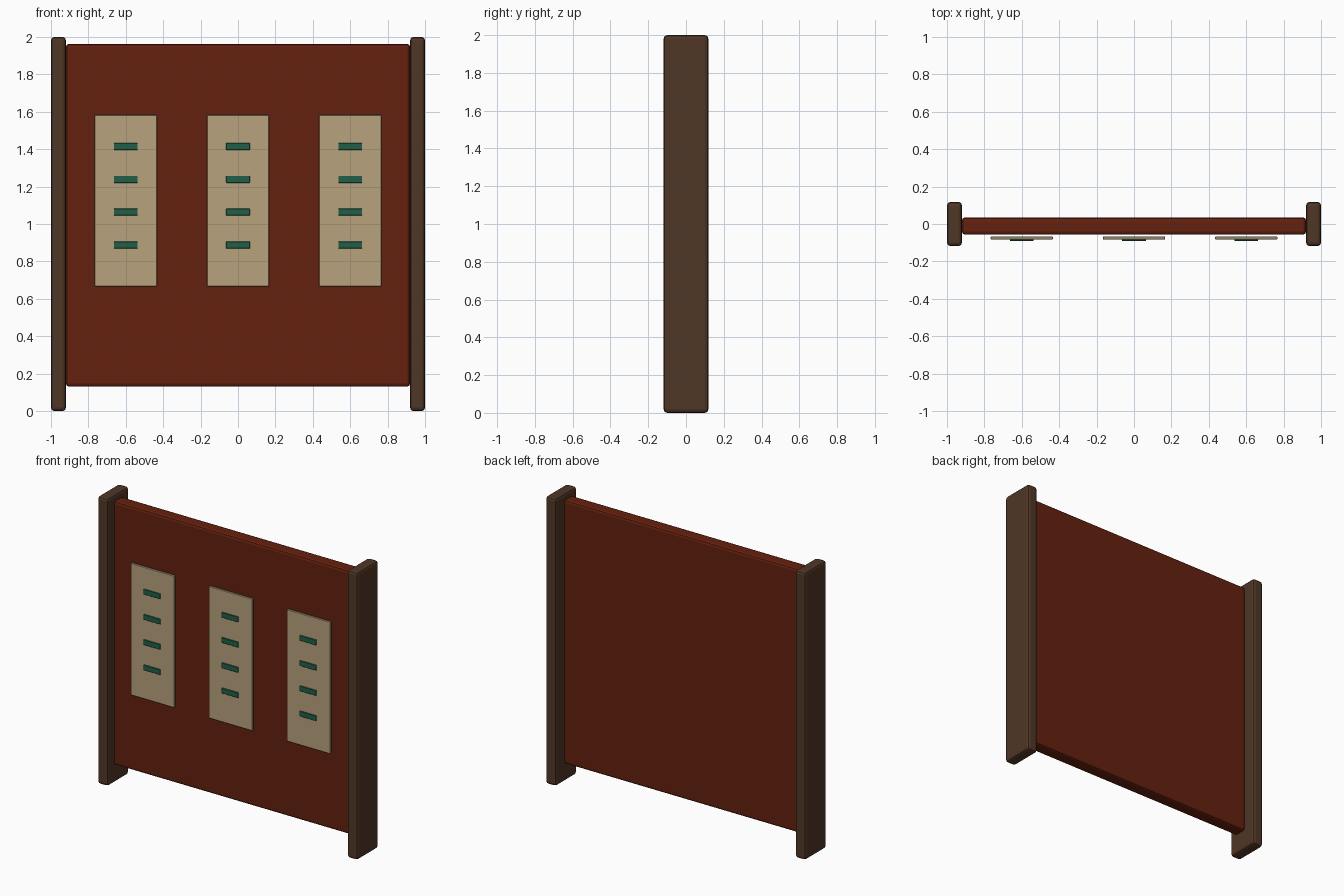
import bpy

if "Cube" in bpy.data.objects:
    bpy.data.objects.remove(bpy.data.objects["Cube"])


def material(name, rgb):
    m = bpy.data.materials.new(name)
    m.diffuse_color = (*rgb, 1.0)
    m.use_nodes = True
    m.node_tree.nodes["Principled BSDF"].inputs["Base Color"].default_value = m.diffuse_color
    return m


POST = material("dark brown wood", (0.080, 0.038, 0.019))
BOARD = material("red brown wood", (0.130, 0.0150, 0.0045))
PAPER = material("parchment", (0.480, 0.365, 0.205))
GREEN = material("dark green", (0.0155, 0.115, 0.064))


def box(name, x, y, z, mat, bevel, segments=2):
    """Bevelled box spanning the given (min, max) ranges."""
    spans = (x, y, z)
    bpy.ops.mesh.primitive_cube_add(size=1, location=[(a + b) / 2 for a, b in spans])
    ob = bpy.context.object
    ob.name = name
    ob.scale = [b - a for a, b in spans]
    bpy.ops.object.transform_apply(location=False, rotation=False, scale=True)
    ob.data.materials.append(mat)
    mod = ob.modifiers.new("soft edges", 'BEVEL')
    mod.width = bevel
    mod.segments = segments
    return ob


# Side posts
box("left_post", (-1.0, -0.92), (-0.118, 0.118), (0, 2), POST, 0.018)
box("right_post", (0.92, 1.0), (-0.118, 0.118), (0, 2), POST, 0.018)

# Main board between the posts
box("board", (-0.92, 0.92), (-0.057, 0.035), (0.13, 1.963), BOARD, 0.016)

# Three notices, each with four green strips
for i, cx in enumerate((-0.6, 0.0, 0.6), 1):
    box(f"notice_{i}", (cx - 0.167, cx + 0.167), (-0.083, -0.067),
        (0.666, 1.584), PAPER, 0.003, 1)
    for j in range(4):
        cz = 0.888 + j * 0.1755
        box(f"notice_{i}_strip_{j + 1}", (cx - 0.064, cx + 0.064),
            (-0.0905, -0.0815), (cz - 0.0185, cz + 0.0185), GREEN, 0.002, 1)
